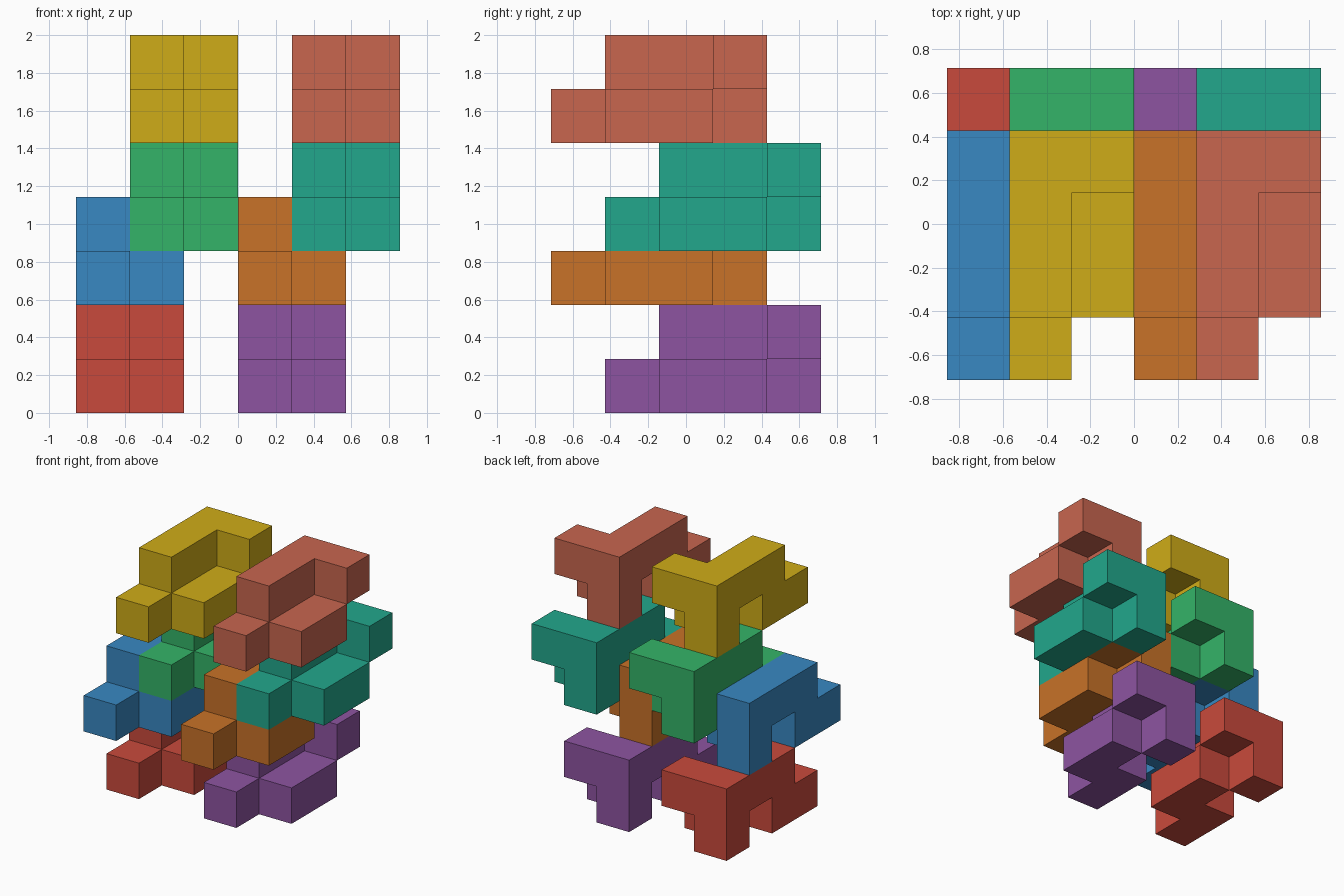
import bpy, bmesh
from math import radians
from mathutils import Vector

if "Cube" in bpy.data.objects:
    bpy.data.objects.remove(bpy.data.objects["Cube"])

U = 2 / 7  # edge of one cube cell

# Cells (x, y, z) of the interlocking block, shared by every piece
CELLS = {(0, 0, 0), (0, 1, 0), (0, 3, 0), (1, 1, 0), (1, 2, 0),
         (0, 1, 1), (0, 2, 1), (0, 3, 1), (1, 3, 1)}

# name, origin in cells, display colour
PIECES = [
    ("red_block", (-3, -1.5, 0), (201, 74, 60)),
    ("purple_block", (0, -1.5, 0), (141, 84, 161)),
    ("blue_block", (-3, -2.5, 2), (56, 136, 194)),
    ("orange_block", (0, -2.5, 2), (200, 114, 40)),
    ("green_block", (-2, -1.5, 3), (52, 180, 104)),
    ("teal_block", (1, -1.5, 3), (34, 167, 140)),
    ("yellow_block", (-2, -2.5, 5), (207, 172, 24)),
    ("salmon_block", (1, -2.5, 5), (200, 102, 79)),
]


def linear(c):
    c /= 255
    return c / 12.92 if c <= 0.04045 else ((c + 0.055) / 1.055) ** 2.4


def block_mesh(name):
    """Outer skin of the cells, with flat areas merged into single faces."""
    bm = bmesh.new()
    verts = {}

    def vert(p):
        key = tuple(round(c) for c in p)
        if key not in verts:
            verts[key] = bm.verts.new(Vector(key) * U)
        return verts[key]

    for cell in CELLS:
        for axis in range(3):
            for side in (0, 1):
                near = list(cell)
                near[axis] += 1 if side else -1
                if tuple(near) in CELLS:
                    continue
                a, b = (axis + 1) % 3, (axis + 2) % 3
                ring = []
                for da, db in ((0, 0), (1, 0), (1, 1), (0, 1)):
                    p = list(cell)
                    p[axis] += side
                    p[a] += da
                    p[b] += db
                    ring.append(vert(p))
                bm.faces.new(ring if side else ring[::-1])
    bmesh.ops.dissolve_limit(bm, angle_limit=radians(1),
                             verts=bm.verts[:], edges=bm.edges[:])
    mesh = bpy.data.meshes.new(name)
    bm.to_mesh(mesh)
    bm.free()
    return mesh


# Stack of eight identical blocks
for name, origin, rgb in PIECES:
    mesh = block_mesh(name)
    mat = bpy.data.materials.new(name + "_colour")
    mat.diffuse_color = (*[linear(c) for c in rgb], 1)
    mat.use_nodes = True
    mat.node_tree.nodes["Principled BSDF"].inputs["Base Color"].default_value = mat.diffuse_color
    mesh.materials.append(mat)
    obj = bpy.data.objects.new(name, mesh)
    obj.location = Vector(origin) * U
    bpy.context.collection.objects.link(obj)
